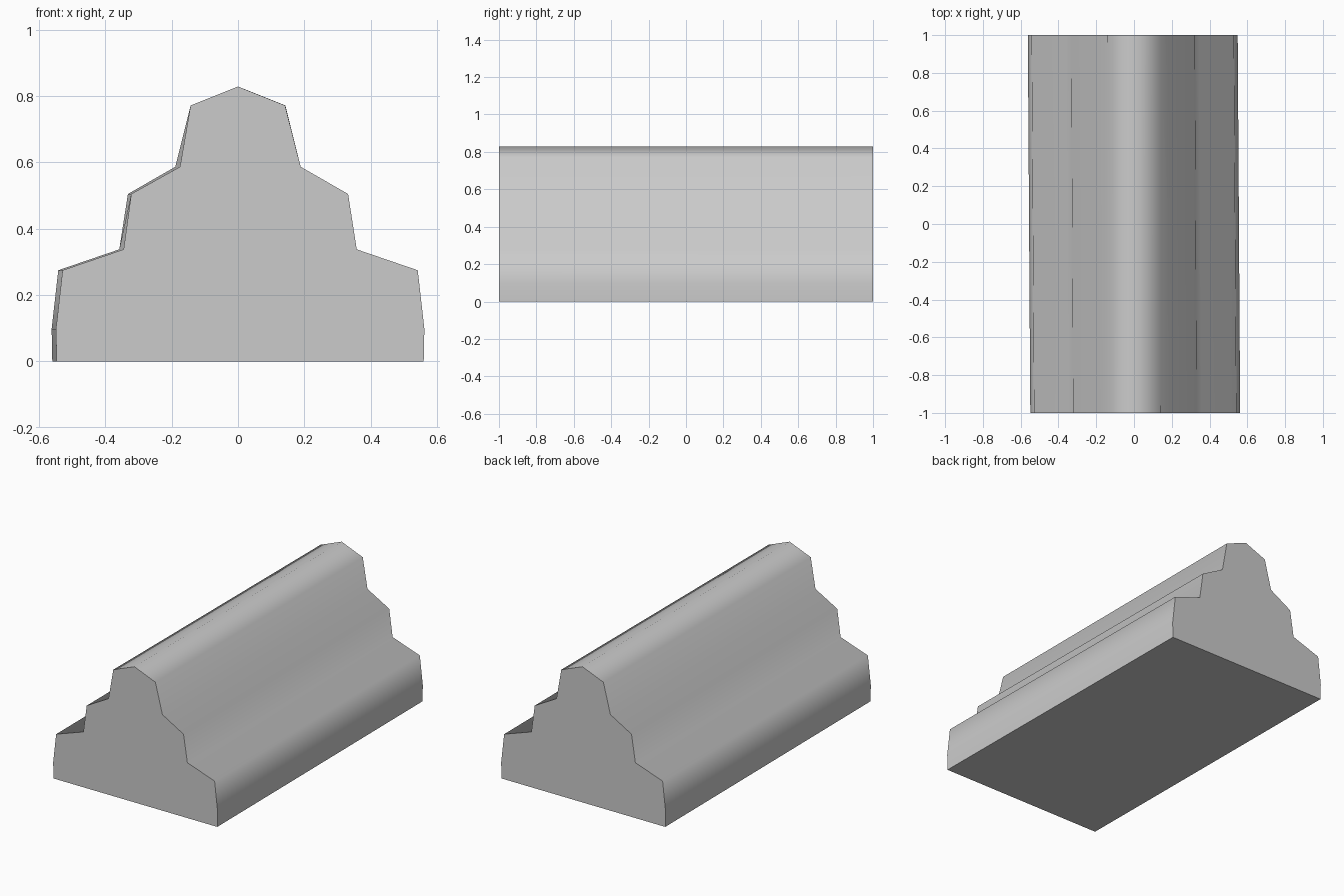
import bpy
import bmesh
import math

cube = bpy.data.objects.get("Cube")
if cube:
    bpy.data.objects.remove(cube, do_unlink=True)

# Plain grey material
GREY = (0.6, 0.6, 0.6, 1.0)
mat = bpy.data.materials.new("plain grey")
mat.use_nodes = True
mat.diffuse_color = GREY
mat.node_tree.nodes["Principled BSDF"].inputs["Base Color"].default_value = GREY

# Stepped cross-section: (wide half, narrow half, height), base to ridge
steps = [
    (0.56, 0.547, 0.0),
    (0.562, 0.549, 0.098),
    (0.542, 0.529, 0.275),
    (0.358, 0.345, 0.338),
    (0.332, 0.322, 0.505),
    (0.189, 0.175, 0.587),
    (0.142, 0.143, 0.772),
]
HALF_LENGTH = 1.0
RIDGE = 0.829

# The wide flank swaps sides between the two ends, giving a slight skew
front = [(wide, z) for wide, narrow, z in steps] + [(0.0, RIDGE)]
front += [(-narrow, z) for wide, narrow, z in reversed(steps)]
back = [(-x, z) for x, z in reversed(front)]

bm = bmesh.new()
rings = [[bm.verts.new((x, y, z)) for x, z in profile]
         for profile, y in ((front, -HALF_LENGTH), (back, HALF_LENGTH))]
near, far = rings

# End caps, then the flanks and the underside
for ring in rings:
    bm.faces.new(ring)
for i in range(len(near)):
    j = (i + 1) % len(near)
    bm.faces.new((near[i], near[j], far[j], far[i]))
bmesh.ops.recalc_face_normals(bm, faces=bm.faces)

mesh = bpy.data.meshes.new("stepped_bar")
bm.to_mesh(mesh)
bm.free()
mesh.materials.append(mat)
bar = bpy.data.objects.new("stepped_bar", mesh)
bpy.context.collection.objects.link(bar)

# Soft flanks, crisp ends and base
bpy.ops.object.select_all(action="DESELECT")
bar.select_set(True)
bpy.context.view_layer.objects.active = bar
bpy.ops.object.shade_smooth_by_angle(angle=math.radians(80))
